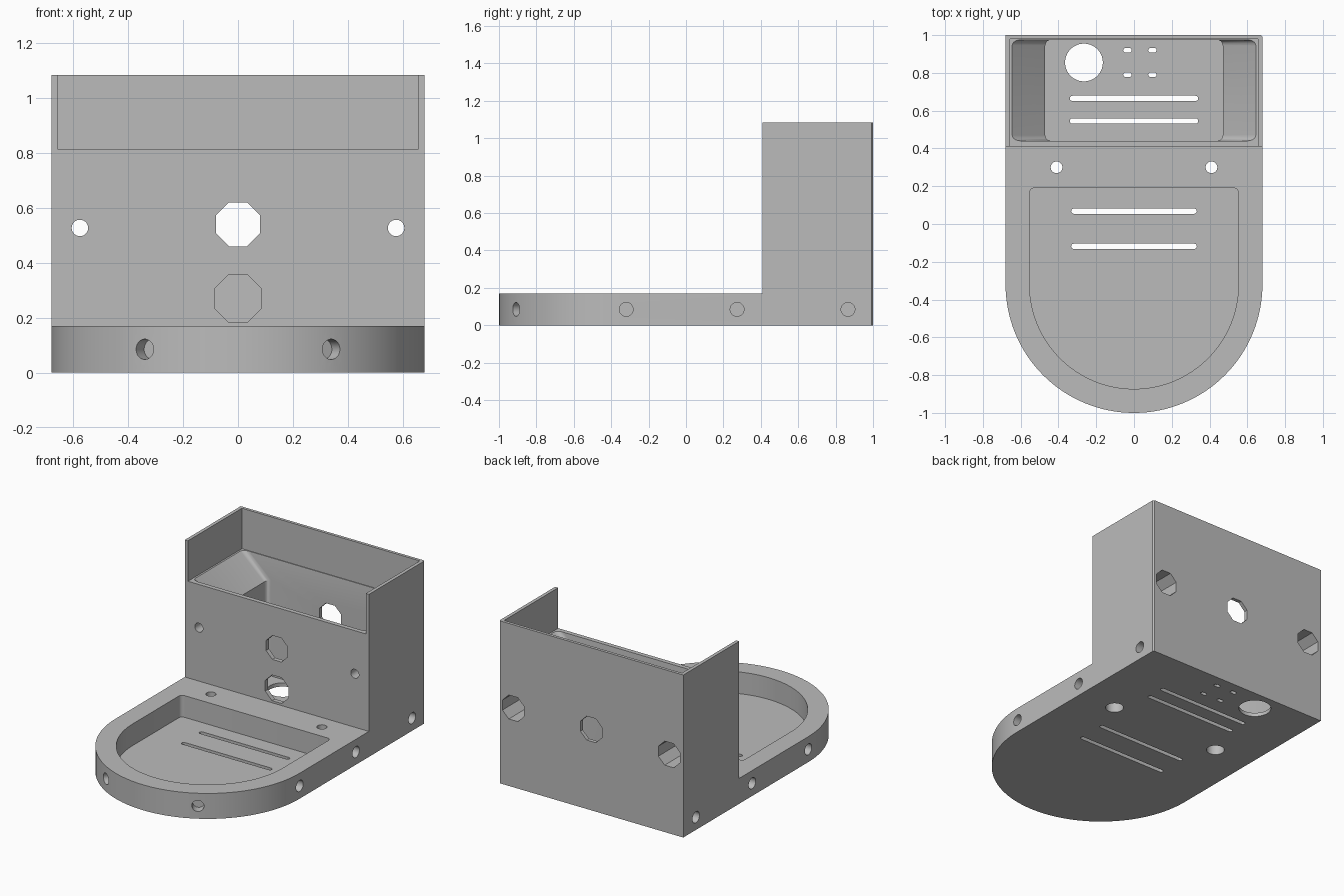
import bpy, bmesh, math
from mathutils import Matrix, Vector

cube = bpy.data.objects.get("Cube")
if cube:
    bpy.data.objects.remove(cube, do_unlink=True)

grey = bpy.data.materials.new("plain grey")
grey.use_nodes = True
COLOUR = (0.5, 0.5, 0.5, 1)
grey.diffuse_color = COLOUR
grey.node_tree.nodes["Principled BSDF"].inputs["Base Color"].default_value = COLOUR

W, ARC_Y = 0.68, -0.32          # half width, centre of the rounded front
BASE_H, BOX_H, LEDGE = 0.17, 1.085, 0.815
FLOOR, BOX_Y = 0.025, 0.41


def arc(cx, cy, r, start, end, n):
    """Points along an arc, angles in degrees."""
    return [(cx + r * math.cos(math.radians(start + (end - start) * i / n)),
             cy + r * math.sin(math.radians(start + (end - start) * i / n)))
            for i in range(n + 1)]


def d_shape(half, back, corner):
    """Half-round front, straight sides, back corners rounded."""
    return (arc(0, ARC_Y, half, 180, 360, 64)
            + arc(half - corner, back - corner, corner, 0, 90, 6)
            + arc(corner - half, back - corner, corner, 90, 180, 6))


def rectangle(x0, y0, x1, y1):
    return [(x0, y0), (x1, y0), (x1, y1), (x0, y1)]


def prism(name, points, length, matrix, cap_round=None):
    """Extrude a flat outline along local z."""
    bm = bmesh.new()
    face = bm.faces.new([bm.verts.new((x, y, 0)) for x, y in points])
    top = bmesh.ops.extrude_face_region(bm, geom=[face])["geom"]
    bmesh.ops.translate(bm, vec=(0, 0, length),
                        verts=[v for v in top if isinstance(v, bmesh.types.BMVert)])
    bmesh.ops.recalc_face_normals(bm, faces=bm.faces)
    if cap_round:
        # round the wall corners, leaving the floor and rim edges alone
        edges = [e for e in bm.edges
                 if abs(e.verts[0].co.z - e.verts[1].co.z) < 1e-5
                 and abs(e.verts[0].co.y - e.verts[1].co.y) > 1e-4]
        bmesh.ops.bevel(bm, geom=edges, offset=cap_round, segments=5,
                        profile=0.5, affect='EDGES')
    bm.transform(matrix)
    mesh = bpy.data.meshes.new(name)
    bm.to_mesh(mesh)
    bm.free()
    ob = bpy.data.objects.new(name, mesh)
    bpy.context.collection.objects.link(ob)
    mesh.materials.append(grey)
    return ob


def cut(cutter):
    mod = body.modifiers.new("cut", 'BOOLEAN')
    mod.operation, mod.solver, mod.object = 'DIFFERENCE', 'EXACT', cutter
    bpy.context.view_layer.objects.active = body
    bpy.ops.object.modifier_apply(modifier=mod.name)
    bpy.data.objects.remove(cutter, do_unlink=True)


def cut_up(points, z0, z1):
    cut(prism("cutter", points, z1 - z0, Matrix.Translation((0, 0, z0))))


def aim(start, direction):
    rot = Vector(direction).to_track_quat('Z', 'Y').to_matrix().to_4x4()
    return Matrix.Translation(start) @ rot


def hole(start, direction, length, radius, sides=32):
    ring = arc(0, 0, radius, 180 / sides, 360 + 180 / sides, sides)[:-1]
    cut(prism("cutter", ring, length, aim(start, direction)))


def slot(x, y, length, width):
    r, h = width / 2, length / 2 - width / 2
    cut_up(arc(x + h, y, r, -90, 90, 8) + arc(x - h, y, r, 90, 270, 8), -0.1, 0.1)


# Body: rounded outline at full height, stepped down in front of the box
outline = arc(0, ARC_Y, W, 180, 360, 64) + [(W, 0.992), (W - 0.008, 1), (-W, 1)]
body = prism("holder_body", outline, BOX_H, Matrix.Identity(4))
cut_up(rectangle(-1, -1.5, 1, BOX_Y), BASE_H, 1.5)

# Open front above the ledge, leaving thin side and back walls
cut_up(rectangle(-0.657, 0.2, 0.657, 0.98), LEDGE, 1.5)

# Box cavity with sloped corner blocks on both sides
half = [(0.47, FLOOR), (0.47, 0.655), (0.645, LEDGE), (0.645, 0.95)]
profile = half + [(-x, z) for x, z in reversed(half)]
cut(prism("cutter", profile, 0.535, aim((0, 0.44, 0), (0, 1, 0)), 0.03))

# Front tray
cut_up(d_shape(0.553, 0.19, 0.025), FLOOR, 0.4)

# Octagonal openings: one through front and back, a lower one in front only
hole((0, 0.3, 0.54), (0, 1, 0), 0.9, 0.0866, 8)
hole((0, 0.3, 0.27), (0, 1, 0), 0.3, 0.0931, 8)

for s in (-1, 1):
    # Screw holes through the corner blocks, with wide pockets at the back
    hole((s * 0.576, 0.3, 0.527), (0, 1, 0), 0.5, 0.03)
    hole((s * 0.576, 1.1, 0.527), (0, -1, 0), 0.5, 0.0866, 8)
    # Counterbored screw holes behind the tray
    hole((s * 0.41, 0.3, -0.1), (0, 0, 1), 0.5, 0.031)
    hole((s * 0.41, 0.3, -0.1), (0, 0, 1), 0.19, 0.056)
    # Blind holes around the rim
    for y in (ARC_Y, 0.273, 0.866):
        hole((s * (W + 0.1), y, 0.085), (-s, 0, 0), 0.16, 0.037)
    d = Vector((s * 0.5, -math.cos(math.radians(30)), 0))
    hole(Vector((0, ARC_Y, 0.085)) + d * (W + 0.1), -d, 0.16, 0.037)

# Floor vents, cable hole and small mounting slots
for y, length in ((0.665, 0.68), (0.545, 0.68), (0.068, 0.665), (-0.118, 0.665)):
    slot(0, y, length, 0.028)
hole((-0.265, 0.855, -0.1), (0, 0, 1), 0.2, 0.1, 48)
for x in (-0.035, 0.097):
    for y in (0.79, 0.92):
        slot(x, y, 0.044, 0.025)

# Smooth the curved walls, keep the edges sharp
bpy.ops.object.select_all(action='DESELECT')
body.select_set(True)
bpy.context.view_layer.objects.active = body
bpy.ops.object.shade_smooth_by_angle(angle=math.radians(25))
